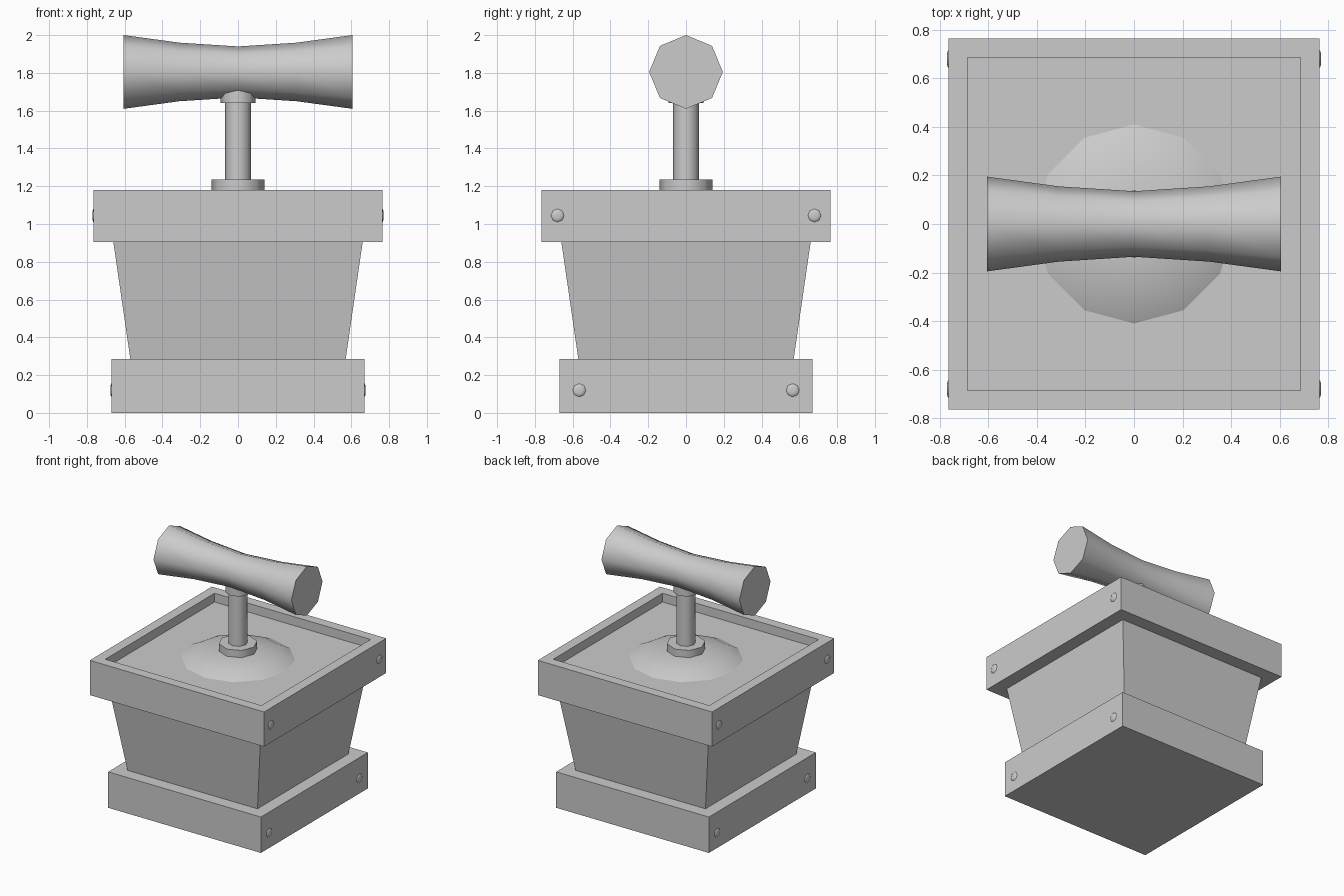
import bpy, bmesh, math
from mathutils import Matrix, Vector

cube = bpy.data.objects.get("Cube")
if cube:
    bpy.data.objects.remove(cube, do_unlink=True)

grey = bpy.data.materials.new("plain grey")
grey.use_nodes = True
COLOUR = (0.6, 0.6, 0.6, 1)
grey.diffuse_color = COLOUR
grey.node_tree.nodes["Principled BSDF"].inputs["Base Color"].default_value = COLOUR


def finish(name, bm, smooth=False):
    """Turn a bmesh into a named grey object."""
    bmesh.ops.recalc_face_normals(bm, faces=bm.faces)
    mesh = bpy.data.meshes.new(name)
    bm.to_mesh(mesh)
    bm.free()
    mesh.materials.append(grey)
    obj = bpy.data.objects.new(name, mesh)
    bpy.context.collection.objects.link(obj)
    if smooth:
        bpy.ops.object.select_all(action='DESELECT')
        obj.select_set(True)
        bpy.context.view_layer.objects.active = obj
        bpy.ops.object.shade_smooth_by_angle(angle=math.radians(60))
    return obj


def block(bottom, top, z0, z1):
    """Square block with half widths for its bottom and top."""
    bm = bmesh.new()
    bmesh.ops.create_cube(bm, size=2)
    for v in bm.verts:
        half, z = (top, z1) if v.co.z > 0 else (bottom, z0)
        v.co = Vector((v.co.x * half, v.co.y * half, z))
    return bm


def lathe(name, profile, sides=8, matrix=Matrix()):
    """Revolve (radius, height) points around z, closing open ends."""
    bm = bmesh.new()
    rings = []
    for r, z in profile:
        rings.append([bm.verts.new((r * math.cos(a), r * math.sin(a), z))
                      for a in (math.tau * i / sides for i in range(sides))])
    for low, high in zip(rings, rings[1:]):
        for i in range(sides):
            j = (i + 1) % sides
            bm.faces.new((low[i], low[j], high[j], high[i]))
    bm.faces.new(rings[0])
    bm.faces.new(rings[-1])
    bm.transform(matrix)
    return finish(name, bm, smooth=True)


# Box: base slab and flared body
finish("base_slab", block(0.67, 0.67, 0, 0.285))
finish("tapered_body", block(0.57, 0.66, 0.285, 0.905))

# Top rim with a sunken panel
bm = block(0.765, 0.765, 0.905, 1.18)
lid = max(bm.faces, key=lambda f: f.calc_center_median().z)
bmesh.ops.inset_individual(bm, faces=[lid], thickness=0.113)
sunk = bmesh.ops.extrude_face_region(bm, geom=[lid])["geom"]
bmesh.ops.translate(bm, vec=(0, 0, -0.07),
                    verts=[g for g in sunk if isinstance(g, bmesh.types.BMVert)])
if lid.is_valid:
    bmesh.ops.delete(bm, geom=[lid], context='FACES_ONLY')
finish("top_rim", bm)

# Plunger: mound, flange, rod and collar
lathe("mound", [(0.42, 1.105), (0.32, 1.155), (0.14, 1.178)], 12)
lathe("rod_flange", [(0.14, 1.17), (0.14, 1.235)])
lathe("rod", [(0.07, 1.2), (0.07, 1.68)])
lathe("rod_collar", [(0.092, 1.64), (0.092, 1.74)])

# Waisted cross handle
lathe("handle", [(0.195, -0.605), (0.155, -0.31), (0.135, 0), (0.155, 0.31), (0.195, 0.605)],
      matrix=Matrix.Translation((0, 0, 1.805)) @ Matrix.Rotation(math.pi / 2, 4, 'Y'))

# Low rivets on both sides of the rim and the base
for part, half, y, z in (("rim", 0.765, 0.68, 1.045), ("base", 0.67, 0.565, 0.12)):
    for side, sx in (("left", 1), ("right", -1)):
        for end, sy in (("front", -1), ("back", 1)):
            lathe(f"{part}_rivet_{side}_{end}", [(0.038, -0.005), (0.034, 0.002), (0.018, 0.006)],
                  matrix=Matrix.Translation((sx * half, sy * y, z))
                  @ Matrix.Rotation(sx * math.pi / 2, 4, 'Y'))
